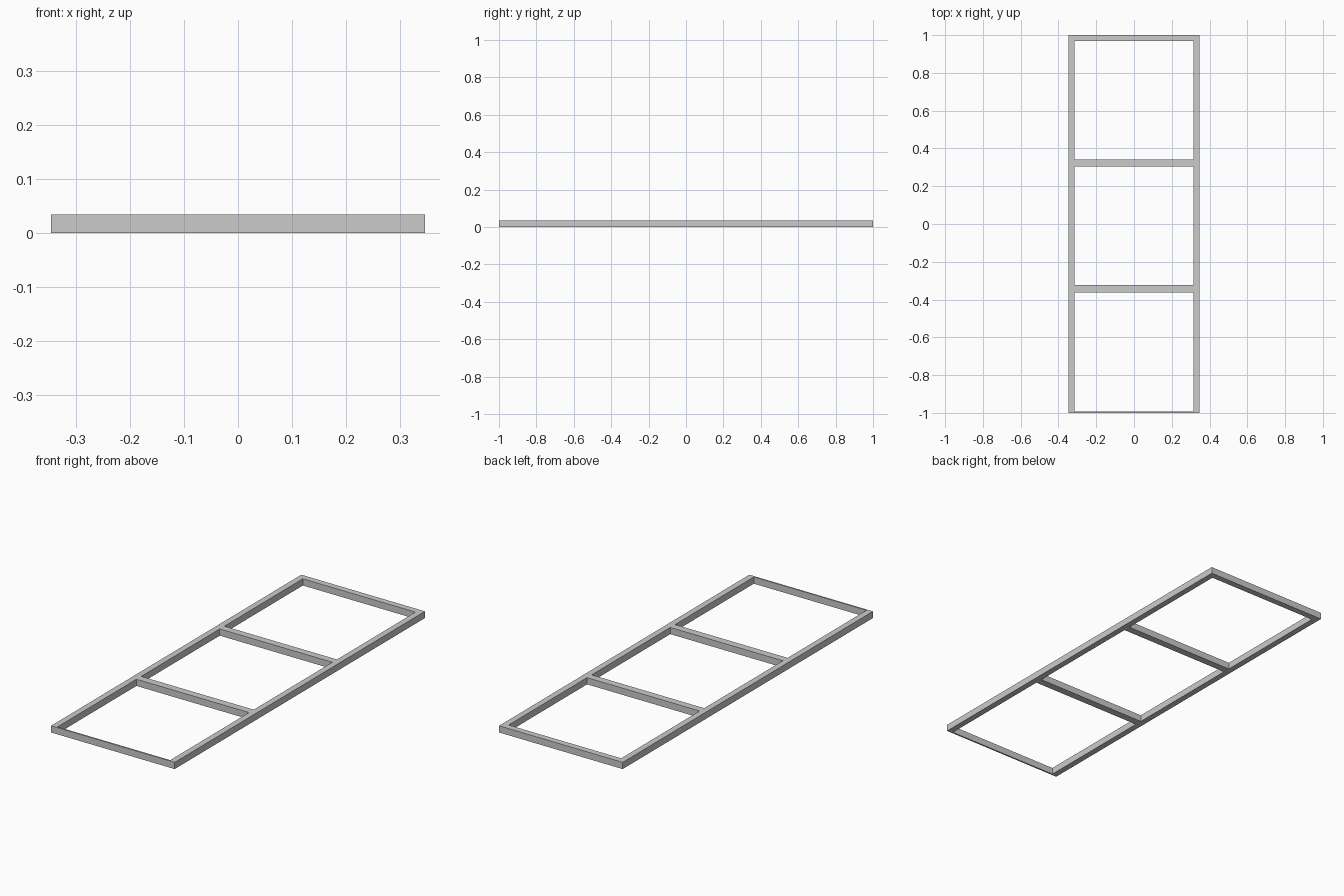
import bpy, bmesh

# Remove the default object
cube = bpy.data.objects.get("Cube")
if cube:
    bpy.data.objects.remove(cube, do_unlink=True)

HEIGHT = 0.034
HALF_WIDTH = 0.346
INNER = 0.315

# One flat grey for the whole frame
grey = bpy.data.materials.new("frame_grey")
grey.use_nodes = True
colour = (0.6, 0.6, 0.6, 1.0)
grey.diffuse_color = colour
grey.node_tree.nodes["Principled BSDF"].inputs["Base Color"].default_value = colour

# Grid lines: side rails across x; thin front lip, two crossbars, back bar along y
xs = [-HALF_WIDTH, -INNER, INNER, HALF_WIDTH]
ys = [-1.0, -0.992, -0.362, -0.324, 0.304, 0.341, 0.968, 1.0]

bm = bmesh.new()
grid = [[bm.verts.new((x, y, 0)) for x in xs] for y in ys]
for j in range(len(ys) - 1):
    for i in range(len(xs) - 1):
        is_rail = i != 1
        is_bar = j % 2 == 0
        if is_rail or is_bar:
            bm.faces.new((grid[j][i], grid[j][i + 1],
                          grid[j + 1][i + 1], grid[j + 1][i]))

# Raise the flat outline into a solid, welded frame
base = bm.faces[:]
top = bmesh.ops.extrude_face_region(bm, geom=base, use_keep_orig=True)["geom"]
bmesh.ops.translate(bm, vec=(0, 0, HEIGHT),
                    verts=[v for v in top if isinstance(v, bmesh.types.BMVert)])
bmesh.ops.recalc_face_normals(bm, faces=bm.faces)

mesh = bpy.data.meshes.new("ladder_frame")
bm.to_mesh(mesh)
bm.free()
mesh.materials.append(grey)
frame = bpy.data.objects.new("ladder_frame", mesh)
bpy.context.collection.objects.link(frame)
